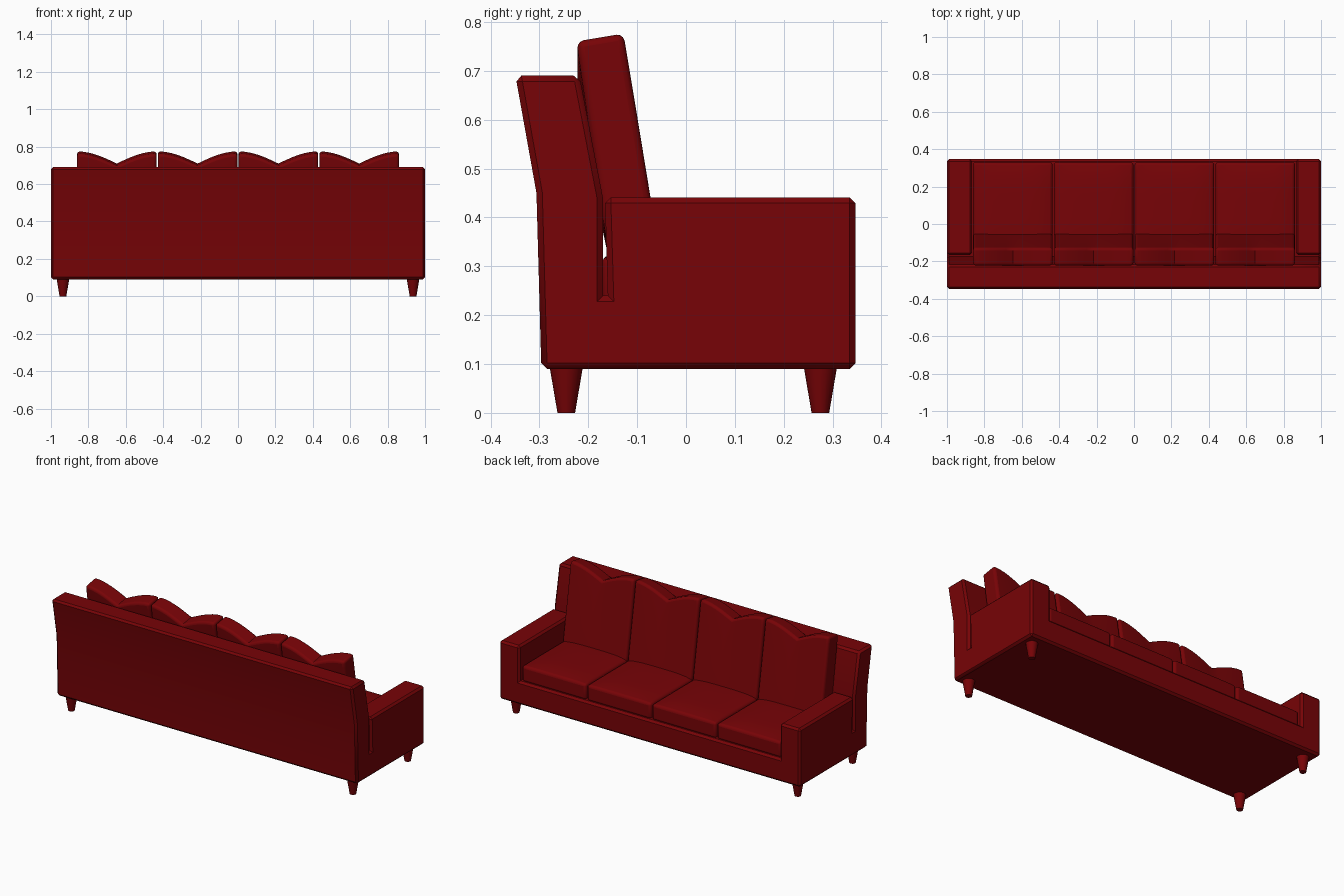
import bpy, bmesh, math

if "Cube" in bpy.data.objects:
    bpy.data.objects.remove(bpy.data.objects["Cube"])

red = bpy.data.materials.new("red_fabric")
red.diffuse_color = (0.185, 0.001, 0.002, 1)
red.use_nodes = True
red.node_tree.nodes["Principled BSDF"].inputs["Base Color"].default_value = red.diffuse_color


def finish(bm, name, bevel=0):
    bmesh.ops.recalc_face_normals(bm, faces=bm.faces)
    mesh = bpy.data.meshes.new(name)
    bm.to_mesh(mesh)
    bm.free()
    ob = bpy.data.objects.new(name, mesh)
    bpy.context.collection.objects.link(ob)
    mesh.materials.append(red)
    if bevel:
        mod = ob.modifiers.new("soft_edges", 'BEVEL')
        mod.width, mod.segments = bevel, 3
        mod.limit_method, mod.angle_limit = 'ANGLE', math.radians(55)
    bpy.ops.object.select_all(action='DESELECT')
    ob.select_set(True)
    bpy.context.view_layer.objects.active = ob
    bpy.ops.object.shade_smooth_by_angle(angle=math.radians(35))


# Frame: side profile (y, z) lofted across x, then arms raised from the end columns
profile = [(-0.296, 0.09), (-0.306, 0.45), (-0.349, 0.69), (-0.218, 0.69),
           (-0.170, 0.44), (-0.170, 0.24), (-0.160, 0.24), (0.347, 0.23), (0.347, 0.09)]
bm = bmesh.new()
rings = [[bm.verts.new((x, y, z)) for y, z in profile] for x in (-1, -0.866, 0.866, 1)]
n = len(profile)
arm_faces = []
for i, (a, b) in enumerate(zip(rings, rings[1:])):
    for j in range(n):
        k = (j + 1) % n
        f = bm.faces.new((a[j], a[k], b[k], b[j]))
        if j == 6 and i != 1:
            arm_faces.append(f)
bm.faces.new(rings[0])
bm.faces.new(rings[-1])
arms = bmesh.ops.extrude_face_region(bm, geom=arm_faces)["geom"]
bmesh.ops.delete(bm, geom=[f for f in arm_faces if f.is_valid], context='FACES')
for v in arms:
    if isinstance(v, bmesh.types.BMVert):
        v.co.z = 0.441
        if v.co.y < 0:
            v.co.y = -0.166
# Chamfer the outward edges only
bmesh.ops.recalc_face_normals(bm, faces=bm.faces)
outer = [e for e in bm.edges if e.is_manifold and e.calc_face_angle_signed() > math.radians(40)]
bmesh.ops.bevel(bm, geom=outer, offset=0.012, segments=1, affect='EDGES', clamp_overlap=False)
finish(bm, "sofa_frame")


def cushion(name, cx, thin_axis, shape):
    """Block subdivided across its wide faces; shape maps (u, v, w) in -1..1 to a position."""
    bm = bmesh.new()
    bmesh.ops.create_cube(bm, size=2)
    wide = [e for e in bm.edges if abs(e.verts[0].co[thin_axis] - e.verts[1].co[thin_axis]) < 0.1]
    bmesh.ops.subdivide_edges(bm, edges=wide, cuts=11, use_grid_fill=True)
    for v in bm.verts:
        x, y, z = shape(*v.co)
        v.co = (cx + x, y, z)
    finish(bm, name, bevel=0.014)


HALF = 0.2125


def seat_shape(u, v, w):
    crown = 0.014 * (1 - u ** 4) * (1 - v ** 4)
    return HALF * u, 0.079 + 0.251 * v, 0.32 + crown if w > 0 else 0.225


def back_shape(u, v, w):
    t = (w + 1) / 2
    puff = (1 - u ** 4) * (1 - w ** 4)
    y = -0.050 - 0.078 * t + 0.001 * puff if v > 0 else -0.154 - 0.070 * t - 0.004 * puff
    dip = 0.065 * (1 - math.sin(math.pi / 2 * abs(u)))     # notched top edge
    top = (0.777 if v > 0 else 0.761) - dip
    return HALF * u, y, 0.30 + (top - 0.30) * t


# Four seat and four back cushions
for i in range(4):
    cx = (i - 1.5) * 0.432
    cushion(f"seat_cushion_{i + 1}", cx, 2, seat_shape)
    cushion(f"back_cushion_{i + 1}", cx, 1, back_shape)

# Tapered legs
for label, y in (("seat_side", 0.275), ("back_side", -0.245)):
    for side, x in (("left", -0.936), ("right", 0.936)):
        bm = bmesh.new()
        bmesh.ops.create_cone(bm, cap_ends=True, segments=16, radius1=0.018,
                              radius2=0.034, depth=0.094)
        bmesh.ops.translate(bm, verts=bm.verts, vec=(x, y, 0.047))
        finish(bm, f"{label}_{side}_leg")
